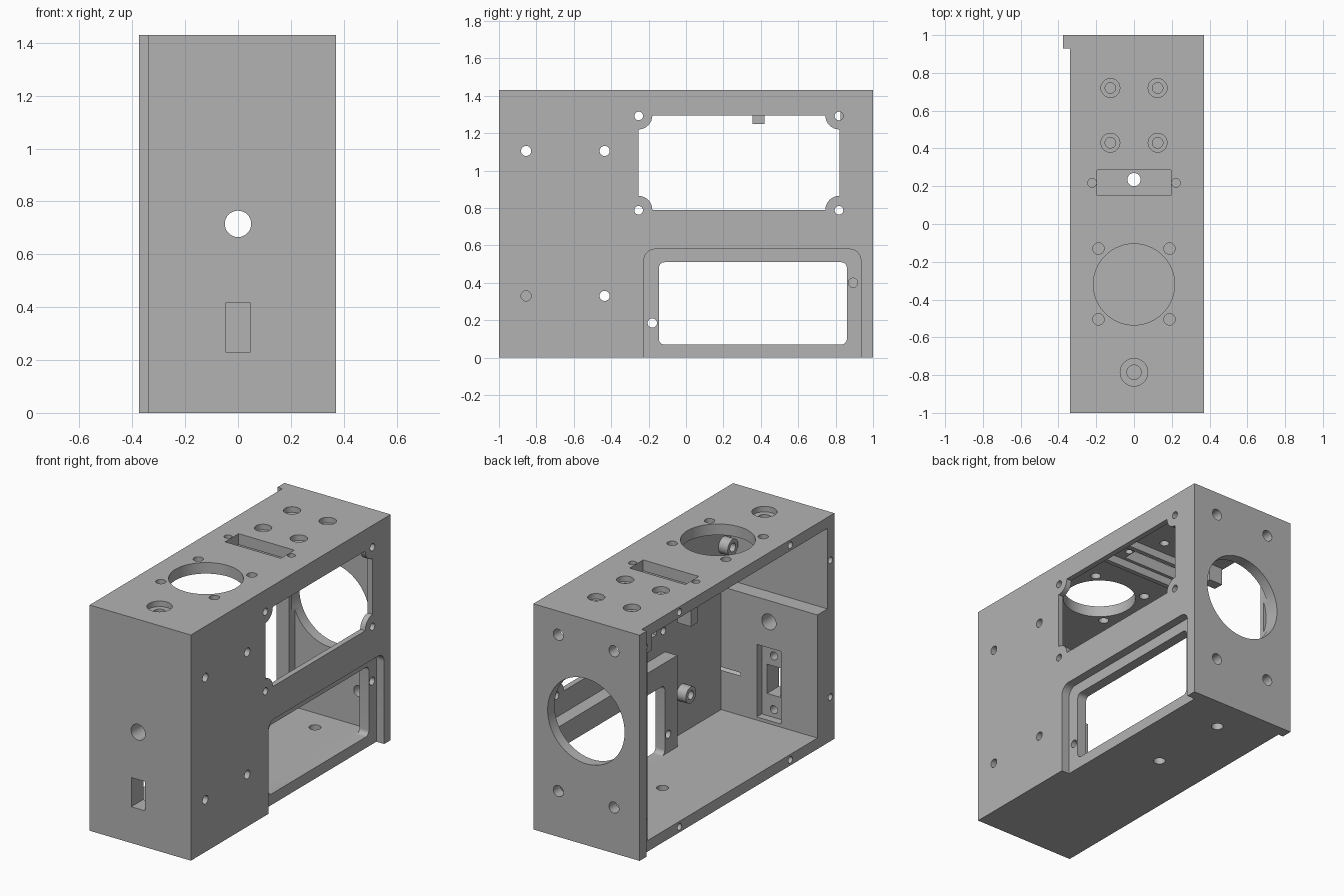
import bpy, bmesh, math

cube = bpy.data.objects.get("Cube")
if cube:
    bpy.data.objects.remove(cube, do_unlink=True)

grey = bpy.data.materials.new("plain_grey")
grey.use_nodes = True
colour = (0.45, 0.45, 0.45, 1)
grey.diffuse_color = colour
grey.node_tree.nodes["Principled BSDF"].inputs["Base Color"].default_value = colour


def prism(name, pts, axis, a, b):
    """Extrude a 2D profile along an axis from a to b."""
    place = {"x": lambda u, v, w: (w, u, v),
             "y": lambda u, v, w: (u, w, v),
             "z": lambda u, v, w: (u, v, w)}[axis]
    bm = bmesh.new()
    ends = [[bm.verts.new(place(u, v, w)) for u, v in pts] for w in (a, b)]
    n = len(pts)
    for ring in ends:
        bm.faces.new(ring)
    for i in range(n):
        j = (i + 1) % n
        bm.faces.new((ends[0][i], ends[0][j], ends[1][j], ends[1][i]))
    bmesh.ops.recalc_face_normals(bm, faces=bm.faces)
    mesh = bpy.data.meshes.new(name)
    bm.to_mesh(mesh)
    bm.free()
    mesh.materials.append(grey)
    obj = bpy.data.objects.new(name, mesh)
    bpy.context.collection.objects.link(obj)
    return obj


def circle(u, v, r, n=32):
    return [(u + r * math.cos(i * math.tau / n), v + r * math.sin(i * math.tau / n))
            for i in range(n)]


def rect(u0, u1, v0, v1, r=0, notched=False):
    """Rectangle with square, rounded or notched (concave) corners."""
    pts = []
    for k, (u, v) in enumerate([(u1, v1), (u0, v1), (u0, v0), (u1, v0)]):
        if not r:
            pts.append((u, v))
            continue
        su, sv = (1 if u == u1 else -1), (1 if v == v1 else -1)
        for s in range(9):
            if notched:
                t = math.radians(90 * k + 270 - s * 11.25)
                pts.append((u + r * math.cos(t), v + r * math.sin(t)))
            else:
                t = math.radians(90 * k + s * 11.25)
                pts.append((u - su * r + r * math.cos(t), v - sv * r + r * math.sin(t)))
    return pts


# Solid body with the lip at the back of the open side
L, R, H, T = -0.34, 0.37, 1.43, 0.07
INNER = R - 0.035
body = prism("enclosure", [(L, -1), (R, -1), (R, 1), (-0.375, 1), (-0.375, 0.93), (L, 0.93)],
             "z", 0, H)
helpers = []


def combine(operation, pts, axis, a, b):
    tool = prism("helper", pts, axis, a, b)
    tool.hide_render = True
    helpers.append(tool)
    mod = body.modifiers.new("shape", "BOOLEAN")
    mod.operation, mod.solver, mod.object = operation, "EXACT", tool


def cut(*args):
    combine("DIFFERENCE", *args)


def add(*args):
    combine("UNION", *args)


# Main cavity, open on one side
cut(rect(-0.93, 0.93, T, H - T), "x", -0.6, INNER)

# Thick lower front wall and the frame behind the lower window
add(rect(-0.95, -0.83, 0.04, 0.85), "x", L, INNER + 0.01)
add(rect(-0.27, 0.95, 0.04, 0.65), "x", 0.25, INNER + 0.01)
# Column and cover boss beside the back wall, small boss under the top
add(rect(0.87, 0.95, 0.04, H - 0.04), "x", L, -0.25)
add(rect(0.825, 0.9, 1.26, H - 0.04), "x", L, -0.25)
add(rect(0.355, 0.42, 1.25, H - 0.04), "x", L + 0.01, -0.235)
# Ribs on either side of the top slot
for y in (0.1, 0.31):
    add(rect(y, y + 0.03, 1.31, H - 0.04), "x", -0.26, INNER + 0.01)

# Standoffs on the side wall with through holes
for y in (-0.855, -0.435):
    for z in (0.33, 1.105):
        if (y, z) != (-0.855, 0.33):
            add(circle(y, z, 0.052), "x", 0.27, INNER + 0.01)
        cut(circle(y, z, 0.027), "x", 0.2, 0.5)

# Upper window with screw tabs in its corners
cut(rect(-0.255, 0.82, 0.79, 1.295, 0.075, True), "x", 0.3, 0.5)
for y in (-0.253, 0.818):
    for z in (0.788, 1.292):
        cut(circle(y, z, 0.023), "x", 0.3, 0.5)

# Lower window in its stepped recess
cut(rect(-0.225, 0.935, -0.2, 0.58, 0.06), "x", R - 0.055, 0.5)
cut(rect(-0.145, 0.86, T, 0.51, 0.03), "x", 0.2, 0.5)
for y, z in ((-0.18, 0.185), (0.893, 0.4)):
    cut(circle(y, z, 0.025), "x", 0.2, 0.5)

# Front hole, connector slot and its inside pocket
cut(circle(0, 0.715, 0.05), "y", -1.1, -0.7)
cut(rect(-0.085, 0.085, 0.09, 0.55), "y", -0.88, -0.7)
cut(rect(-0.048, 0.048, 0.23, 0.415), "y", -1.1, -0.7)
for z in (0.14, 0.48):
    cut(circle(0, z, 0.025), "y", -0.95, -0.7)

# Back wall opening and screws
cut(circle(0, 0.785, 0.27, 64), "y", 0.9, 1.1)
for x in (-0.195, 0.195):
    for z in (0.29, 1.28):
        cut(circle(x, z, 0.035), "y", 0.9, 1.1)

# Top: round opening with screws, slot and counterbored holes
cut(circle(0, -0.32, 0.215, 64), "z", 1.2, 1.6)
cut(rect(-0.195, 0.195, 0.15, 0.285), "z", 1.2, 1.6)
for x in (-1, 1):
    for y in (-0.505, -0.13):
        cut(circle(x * 0.188, y, 0.03), "z", 1.2, 1.6)
    for y in (0.43, 0.72):
        cut(circle(x * 0.125, y, 0.05), "z", H - 0.035, 1.6)
        cut(circle(x * 0.125, y, 0.028), "z", 1.3, 1.6)
    cut(circle(x * 0.222, 0.218, 0.023), "z", 1.3, 1.6)
cut(circle(0, -0.785, 0.073), "z", H - 0.035, 1.6)
cut(circle(0, -0.785, 0.038), "z", 1.2, 1.6)

# Floor holes
for y in (0.235, 0.77):
    cut(circle(0, y, 0.035), "z", -0.1, 0.2)

# Cover screw holes around the open rim
rim = [(y, z) for y in (-0.56, 0.55) for z in (0.035, H - 0.035)]
rim += [(-0.96, 0.28), (-0.96, 1.147), (0.895, 0.2), (0.89, 1.3)]
for y, z in rim:
    cut(circle(y, z, 0.021, 20), "x", -0.5, -0.27)

# Bake the shape, drop the helpers and shade
bpy.context.view_layer.update()
graph = bpy.context.evaluated_depsgraph_get()
mesh = bpy.data.meshes.new_from_object(body.evaluated_get(graph))
body.modifiers.clear()
body.data = mesh
mesh.materials.clear()
mesh.materials.append(grey)
for face in mesh.polygons:
    face.material_index = 0
for tool in helpers:
    bpy.data.objects.remove(tool, do_unlink=True)
bpy.ops.object.select_all(action="DESELECT")
body.select_set(True)
bpy.context.view_layer.objects.active = body
bpy.ops.object.shade_smooth_by_angle(angle=math.radians(30))
